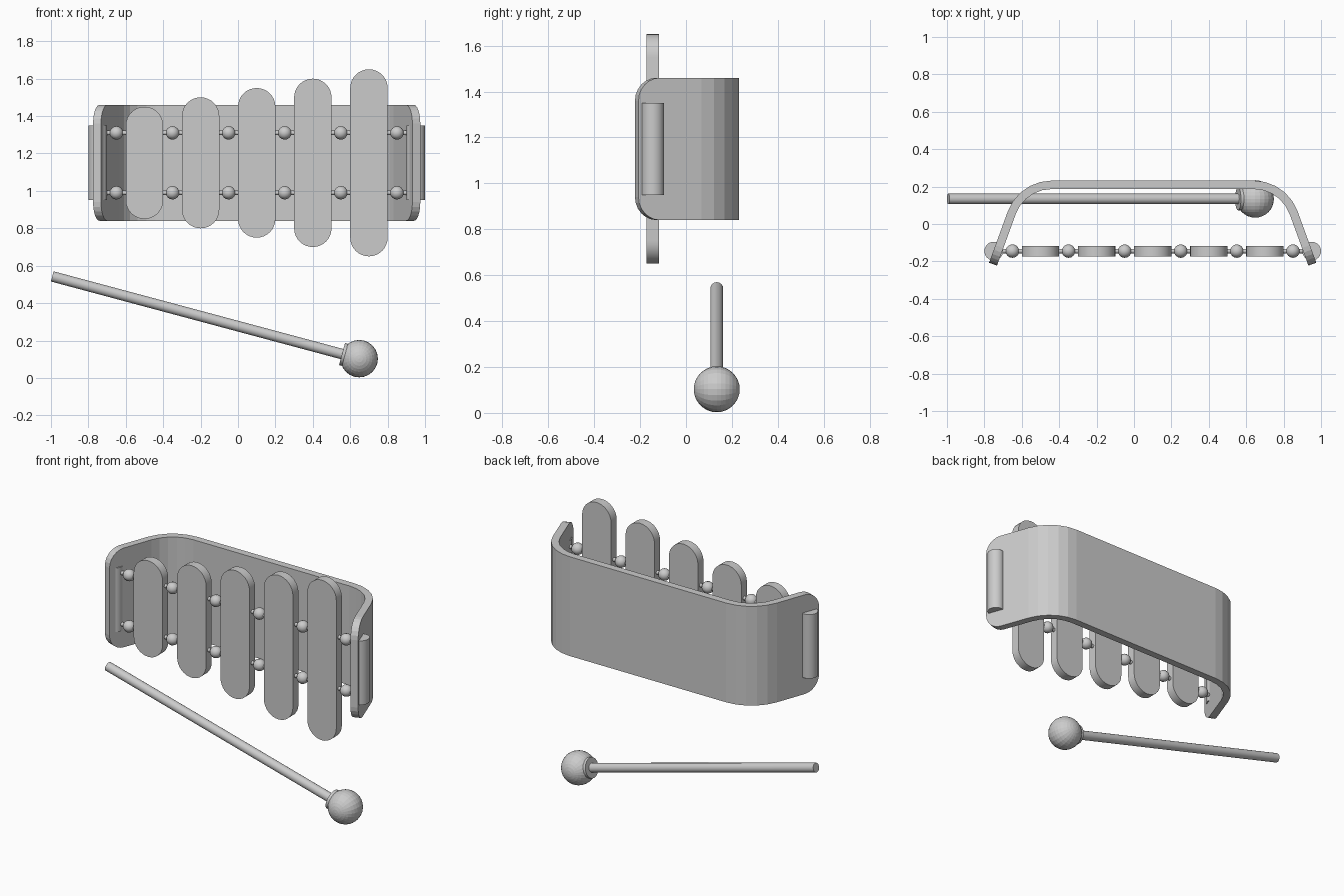
import bpy, bmesh
from math import sin, cos, pi, radians, sqrt
from mathutils import Vector, Matrix

if "Cube" in bpy.data.objects:
    bpy.data.objects.remove(bpy.data.objects["Cube"])

CX, BY = 0.1, -0.145      # instrument centre in x, depth of the row of bars


def finish(bm, name, smooth=False):
    bmesh.ops.recalc_face_normals(bm, faces=bm.faces)
    me = bpy.data.meshes.new(name)
    bm.to_mesh(me)
    bm.free()
    ob = bpy.data.objects.new(name, me)
    bpy.context.collection.objects.link(ob)
    if smooth:
        bpy.ops.object.select_all(action='DESELECT')
        bpy.context.view_layer.objects.active = ob
        ob.select_set(True)
        bpy.ops.object.shade_smooth_by_angle(angle=radians(40))
    return ob


def rod(name, a, b, r, seg=16):
    a, b = Vector(a), Vector(b)
    rot = (b - a).to_track_quat('Z', 'Y').to_matrix().to_4x4()
    bm = bmesh.new()
    bmesh.ops.create_cone(bm, cap_ends=True, segments=seg, radius1=r, radius2=r,
                          depth=(b - a).length,
                          matrix=Matrix.Translation((a + b) / 2) @ rot)
    return finish(bm, name, True)


def ball(name, c, r, axis, seg, rings, smooth=False):
    rot = Vector(axis).to_track_quat('Z', 'Y').to_matrix().to_4x4()
    bm = bmesh.new()
    bmesh.ops.create_uvsphere(bm, u_segments=seg, v_segments=rings, radius=r,
                              matrix=Matrix.Translation(c) @ rot)
    return finish(bm, name, smooth)


# Bent frame: columns (outer x, y, normal angle, corner inset) swept around the U
R, T, BEND, LEG, CORNER = 0.25, 0.045, radians(70), 0.292, 0.1
TOP_Y, FLAT = 0.232, 0.54
half = []
for i in range(6):
    a = BEND * i / 5
    half.append((FLAT + R * sin(a), TOP_Y - R + R * cos(a), a, 0.0))
ex, ey = half[-1][:2]
for i in range(7):
    t = pi / 2 * i / 6
    s = CORNER * (1 - sin(t))            # distance from the free end
    d = LEG - s
    half.append((ex + d * cos(BEND), ey - d * sin(BEND), BEND, 0.0))
    half[-1] = (ex + (LEG - CORNER + CORNER * sin(t)) * cos(BEND),
                ey - (LEG - CORNER + CORNER * sin(t)) * sin(BEND),
                BEND, CORNER * (1 - cos(t)))
cols = [(-x, y, -a, k) for x, y, a, k in reversed(half)] + half
bm = bmesh.new()
prev = None
for x, y, a, k in cols:
    ix, iy = x - T * sin(a), y - T * cos(a)
    lo, hi = 0.84 + k, 1.46 - k
    ring = [bm.verts.new(p) for p in ((CX + x, y, lo), (CX + x, y, hi),
                                      (CX + ix, iy, hi), (CX + ix, iy, lo))]
    if prev:
        for j in range(4):
            n = (j + 1) % 4
            bm.faces.new((prev[j], prev[n], ring[n], ring[j]))
    else:
        bm.faces.new(ring)
    prev = ring
bm.faces.new(prev)
finish(bm, "bent_frame")

# Side grips
for side, label in ((-1, "left"), (1, "right")):
    x = CX + side * 0.85
    rod(label + "_side_grip", (x, BY, 0.95), (x, BY, 1.35), 0.05, 24)

# Sounding bars, growing from left to right, with fully round ends
for i in range(5):
    x, h = -0.5 + 0.3 * i, 0.3 + 0.05 * i
    bm = bmesh.new()
    pts = []
    for end in (0, 1):
        for j in range(17):
            a = pi * end + pi * j / 16
            zc = 1.15 + (h - 0.1) * (1 - 2 * end)
            pts.append(bm.verts.new((x + 0.1 * cos(a), BY - 0.0275,
                                     zc + 0.1 * sin(a))))
    face = bm.faces.new(pts)
    out = bmesh.ops.extrude_face_region(bm, geom=[face], use_keep_orig=True)
    bmesh.ops.translate(bm, vec=(0, 0.055, 0),
                        verts=[g for g in out['geom']
                               if isinstance(g, bmesh.types.BMVert)])
    finish(bm, "sound_bar_%d" % (i + 1), True)

# Support rods with spacer beads between the bars
for z, label in ((0.99, "lower"), (1.31, "upper")):
    rod(label + "_rod", (CX - 0.81, BY, z), (CX + 0.81, BY, z), 0.012, 12)
    for i in range(6):
        ball("%s_bead_%d" % (label, i + 1), (-0.65 + 0.3 * i, BY, z),
             0.036, (1, 0, 0), 12, 8, True)

# Mallet: head, collar and stick
head = Vector((0.648, 0.134, 0.103))
d = Vector((-cos(radians(15)), 0, sin(radians(15))))
ball("mallet_head", head, 0.1, (0, 1, 0), 24, 16)
rod("mallet_collar", head + d * 0.03, head + d * 0.095, 0.061, 20)
rod("mallet_stick", head + d * 0.05, head + d * 1.699, 0.028, 16)
